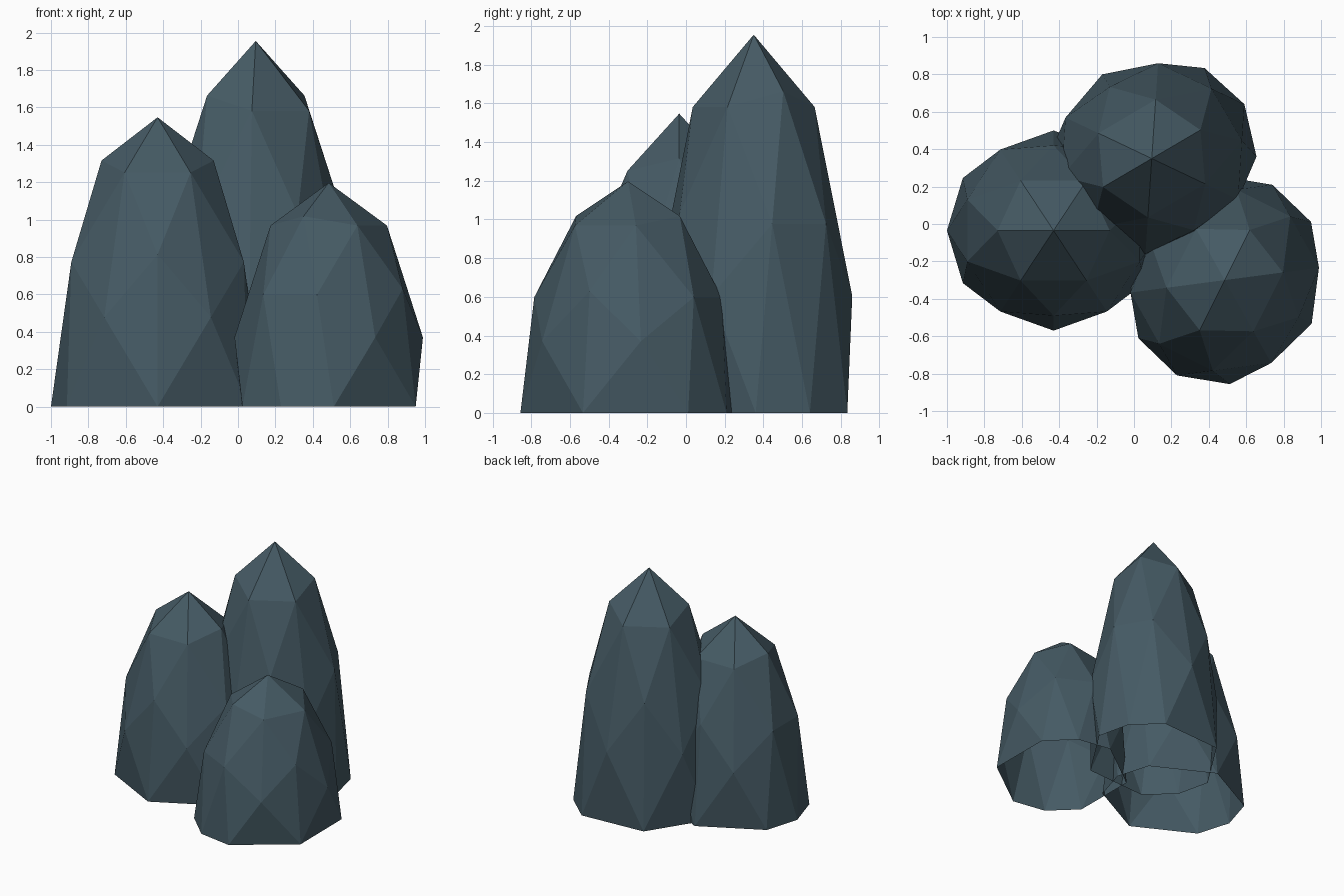
import bpy
import bmesh
from math import radians, atan
from mathutils import Matrix, Vector

cube = bpy.data.objects.get("Cube")
if cube:
    bpy.data.objects.remove(cube, do_unlink=True)

# Slate blue stone
stone = bpy.data.materials.new("slate_stone")
stone.use_nodes = True
colour = (0.0595, 0.1022, 0.1274, 1.0)
stone.diffuse_color = colour
bsdf = next(n for n in stone.node_tree.nodes if n.type == 'BSDF_PRINCIPLED')
bsdf.inputs["Base Color"].default_value = colour
bsdf.inputs["Roughness"].default_value = 0.9


def dome_points():
    """Upper half of an icosphere turned so that an edge midpoint is on top."""
    bm = bmesh.new()
    bmesh.ops.create_icosphere(bm, subdivisions=2, radius=1)
    tilt = Matrix.Rotation(-atan((5 ** 0.5 - 1) / 2), 3, 'Y')
    points = [tilt @ v.co for v in bm.verts]
    bm.free()
    points = [p for p in points if p.z > -0.01]
    for p in points:
        if p.z < 0.01:
            p.z = 0
    return points


def rock(name, centre, radii, height, yaw):
    """Faceted hollow rock, open at the ground."""
    bm = bmesh.new()
    for p in dome_points():
        bm.verts.new(p)
    bmesh.ops.convex_hull(bm, input=bm.verts[:])
    base = [f for f in bm.faces if all(v.co.z < 0.01 for v in f.verts)]
    bmesh.ops.delete(bm, geom=base, context='FACES')
    bmesh.ops.recalc_face_normals(bm, faces=bm.faces[:])
    if sum(f.normal.dot(f.calc_center_median()) for f in bm.faces) < 0:
        bmesh.ops.reverse_faces(bm, faces=bm.faces[:])
    size = Matrix.Diagonal(Vector((*radii, height, 1)))
    bm.transform(Matrix.Rotation(radians(yaw), 4, 'Z') @ size)
    mesh = bpy.data.meshes.new(name)
    bm.to_mesh(mesh)
    bm.free()
    mesh.materials.append(stone)
    obj = bpy.data.objects.new(name, mesh)
    obj.location = (*centre, 0)
    bpy.context.collection.objects.link(obj)


# Three overlapping rocks
rock("tall_back_rock", (0.095, 0.35), (0.574, 0.522), 1.955, 30.4)
rock("middle_right_rock", (-0.43, -0.035), (0.57, 0.535), 1.547, 0)
rock("short_front_rock", (0.485, -0.30), (0.57, 0.52), 1.197, 63.4)
